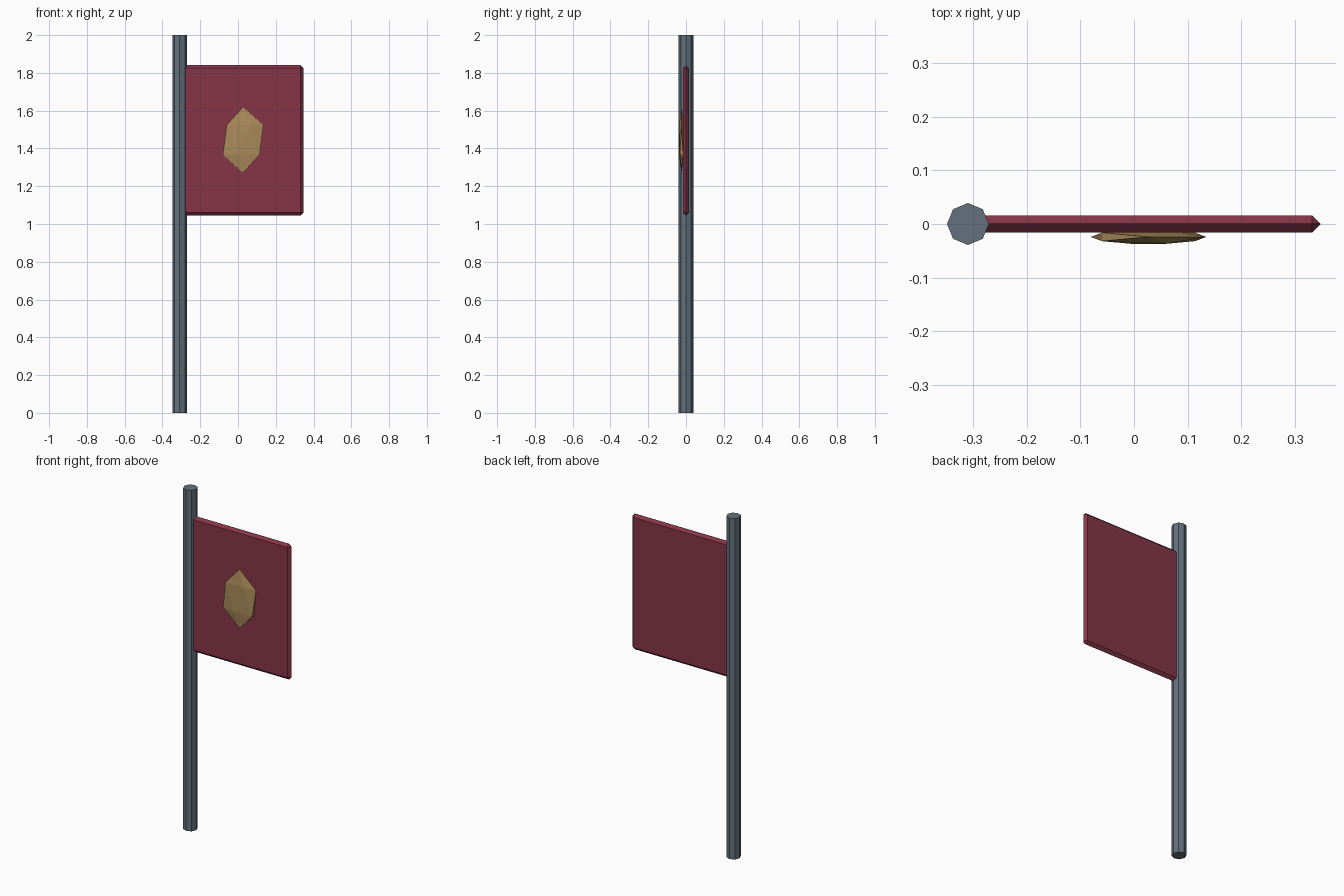
import bpy
import math

if "Cube" in bpy.data.objects:
    bpy.data.objects.remove(bpy.data.objects["Cube"])


def material(name, rgb):
    m = bpy.data.materials.new(name)
    m.diffuse_color = (*rgb, 1.0)
    m.use_nodes = True
    m.node_tree.nodes["Principled BSDF"].inputs["Base Color"].default_value = m.diffuse_color
    return m


def finish(name, mat):
    ob = bpy.context.object
    ob.name = name
    ob.data.name = name
    ob.data.materials.append(mat)
    return ob


steel = material("slate_grey", (0.125, 0.165, 0.205))
cloth = material("dark_red", (0.24, 0.036, 0.064))
gold = material("dull_gold", (0.41, 0.26, 0.105))

# Eight-sided pole
bpy.ops.mesh.primitive_cylinder_add(vertices=8, radius=0.039, depth=2,
                                    location=(-0.309, 0, 1))
finish("pole", steel)

# Stiff banner panel with edges chamfered to a ridge
left, right, bottom, top = -0.312, 0.347, 1.045, 1.841
bpy.ops.mesh.primitive_cube_add(size=1, location=((left + right) / 2, 0, (bottom + top) / 2))
banner = finish("banner", cloth)
banner.scale = (right - left, 0.032, top - bottom)
bpy.ops.object.transform_apply(location=False, rotation=False, scale=True)
bevel = banner.modifiers.new("chamfer", 'BEVEL')
bevel.width = 0.0155
bevel.segments = 1

# Faceted emblem, a flattened icosahedron set into the front of the banner
bpy.ops.mesh.primitive_ico_sphere_add(subdivisions=1, radius=1,
                                      location=(0.027, -0.024, 1.445))
emblem = finish("emblem", gold)
emblem.scale = (0.12, 0.015, 0.175)
bpy.ops.object.transform_apply(location=False, rotation=False, scale=True)
